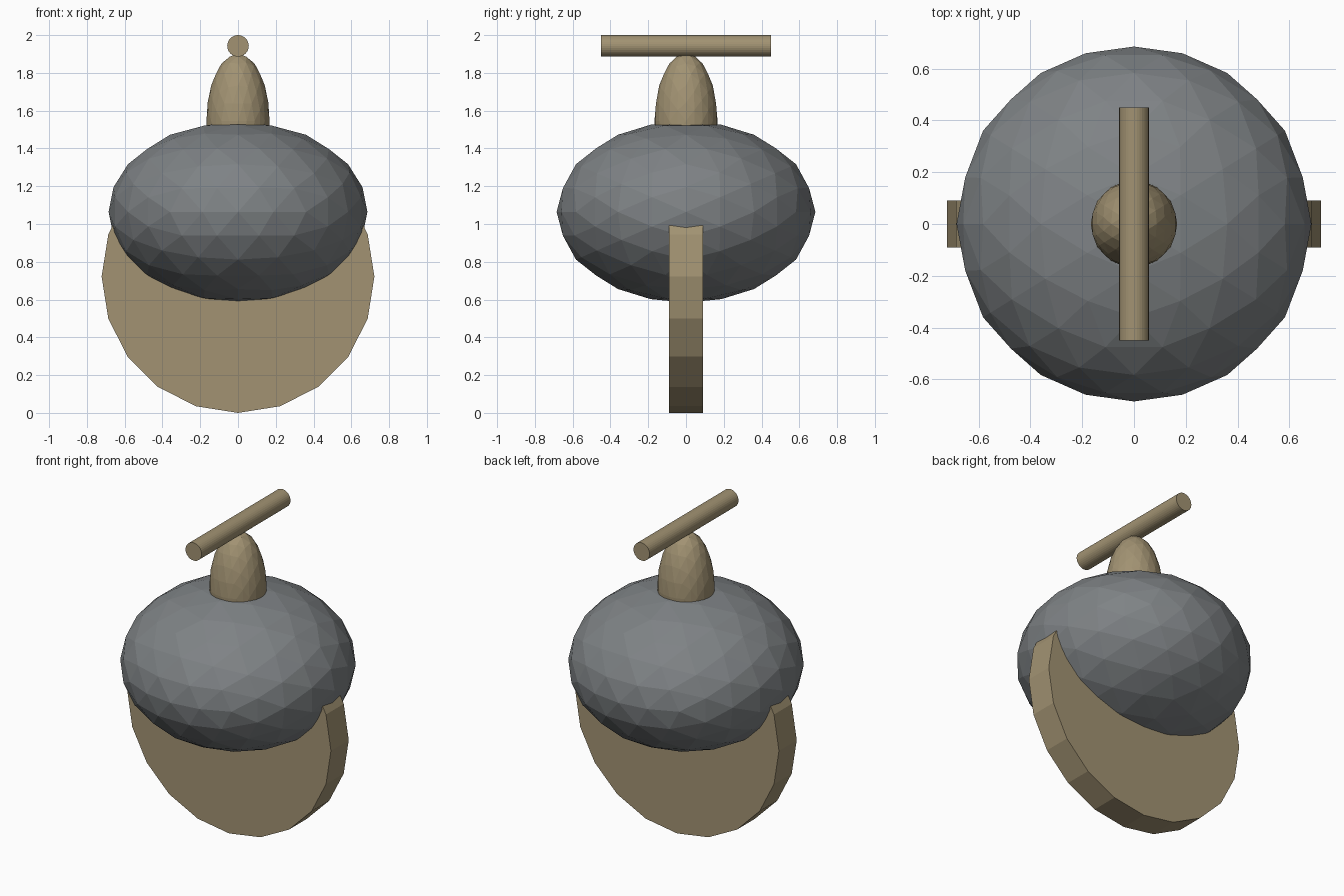
import bpy, bmesh, math
from mathutils import Vector

if "Cube" in bpy.data.objects:
    bpy.data.objects.remove(bpy.data.objects["Cube"])


def material(name, color):
    m = bpy.data.materials.new(name)
    m.diffuse_color = (*color, 1)
    m.use_nodes = True
    m.node_tree.nodes["Principled BSDF"].inputs["Base Color"].default_value = m.diffuse_color
    return m


tan = material("tan", (0.36, 0.29, 0.17))
grey = material("dark_grey", (0.21, 0.225, 0.235))


def ellipsoid(name, center, radii, mat):
    """Flat-faced icosphere whose twofold axes line up with x, y and z."""
    t = (1 + math.sqrt(5)) / 2
    bm = bmesh.new()
    for a in (-1, 1):
        for b in (-t, t):
            for co in ((a, b, 0), (0, a, b), (b, 0, a)):
                bm.verts.new(co)
    bmesh.ops.convex_hull(bm, input=bm.verts[:])
    for _ in range(2):
        bmesh.ops.subdivide_edges(bm, edges=bm.edges[:], cuts=1, use_grid_fill=True)
        for v in bm.verts:
            v.co.normalize()
    for v in bm.verts:
        v.co = Vector(c + r * p for c, r, p in zip(center, radii, v.co))
    bmesh.ops.recalc_face_normals(bm, faces=bm.faces[:])
    me = bpy.data.meshes.new(name)
    bm.to_mesh(me)
    bm.free()
    me.materials.append(mat)
    bpy.context.collection.objects.link(bpy.data.objects.new(name, me))


def y_cylinder(name, z, radius, length, sides, mat):
    bpy.ops.mesh.primitive_cylinder_add(vertices=sides, radius=radius, depth=length,
                                        location=(0, 0, z), rotation=(math.pi / 2, 0, 0))
    ob = bpy.context.object
    ob.name = name
    ob.data.materials.append(mat)


# Squashed round body
ellipsoid("body", (0, 0, 1.064), (0.685, 0.685, 0.48), grey)
# Rounded knob on top, lower half sunk into the body
ellipsoid("knob", (0, 0, 1.545), (0.167, 0.167, 0.358), tan)
# Upright disc whose rim shows below the body
y_cylinder("disc", 0.722, 0.722, 0.18, 20, tan)
# Crossbar resting on the knob
y_cylinder("crossbar", 1.943, 0.057, 0.9, 32, tan)
